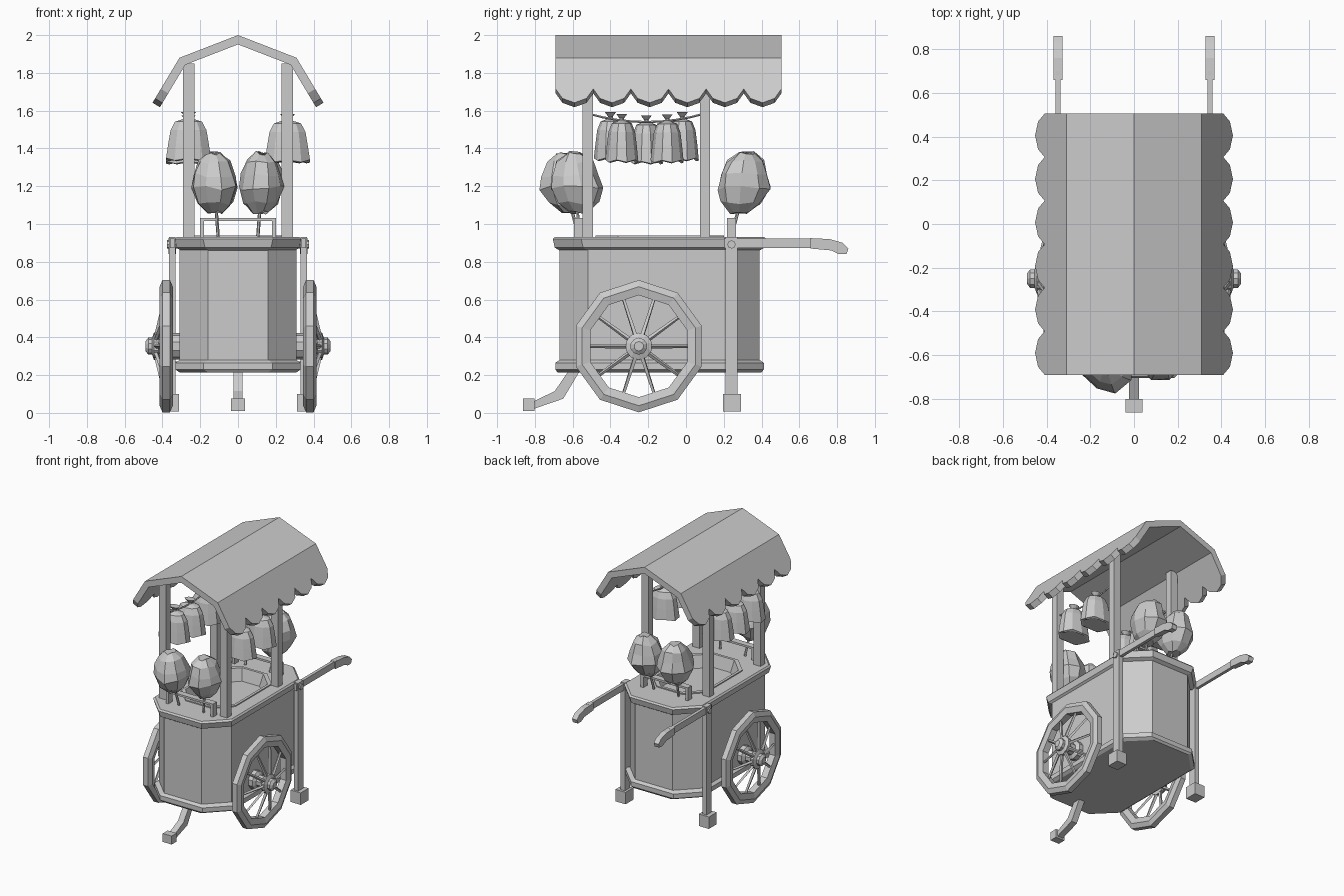
import bpy, bmesh, random
from math import sin, cos, pi, tau
from mathutils import Vector, Matrix

random.seed(4)
cube = bpy.data.objects.get("Cube")
if cube:
    bpy.data.objects.remove(cube, do_unlink=True)

# One plain grey for the whole cart
grey = bpy.data.materials.new("plain_grey")
grey.use_nodes = True
colour = (0.6, 0.6, 0.6, 1)
grey.diffuse_color = colour
grey.node_tree.nodes["Principled BSDF"].inputs["Base Color"].default_value = colour


def finish(name, bm):
    bmesh.ops.recalc_face_normals(bm, faces=bm.faces)
    mesh = bpy.data.meshes.new(name)
    bm.to_mesh(mesh)
    bm.free()
    mesh.materials.append(grey)
    ob = bpy.data.objects.new(name, mesh)
    bpy.context.scene.collection.objects.link(ob)
    return ob


def loft(name, rings, caps=(True, True), loop=False):
    """Skin a stack of closed rings."""
    bm = bmesh.new()
    vs = [[bm.verts.new(p) for p in r] for r in rings]
    pairs = list(zip(vs, vs[1:])) + ([(vs[-1], vs[0])] if loop else [])
    for a, b in pairs:
        n = len(a)
        for i in range(n):
            j = (i + 1) % n
            bm.faces.new((a[i], a[j], b[j], b[i]))
    if caps[0] and not loop:
        bm.faces.new(vs[0])
    if caps[1] and not loop:
        bm.faces.new(vs[-1])
    return finish(name, bm)


def box(name, lo, hi):
    x, y, z = lo
    X, Y, Z = hi
    return loft(name, [[(x, y, h), (X, y, h), (X, Y, h), (x, Y, h)] for h in (z, Z)])


def side_slab(name, outline, x, half):
    """Extrude a (y, z) outline across x."""
    return loft(name, [[(x + d, y, z) for y, z in outline] for d in (-half, half)])


def rod(name, a, b, r, sides=6, r2=None):
    a, b = Vector(a), Vector(b)
    q = (b - a).to_track_quat('Z', 'Y')
    ring = lambda c, s: [c + q @ Vector((s * cos(tau * i / sides), s * sin(tau * i / sides), 0))
                         for i in range(sides)]
    return loft(name, [ring(a, r), ring(b, r if r2 is None else r2)])


def octagon(hx, hy, z, cut=0.15, cy=-0.14):
    pts = [(hx, hy - cut), (hx - cut, hy), (cut - hx, hy), (-hx, hy - cut),
           (-hx, cut - hy), (cut - hx, -hy), (hx - cut, -hy), (hx, cut - hy)]
    return [(x, y + cy, z) for x, y in pts]


# Body, base trim and counter with sunken tray
loft("body", [octagon(0.31, 0.53, z) for z in (0.24, 0.89)], (True, False))
loft("base_trim", [octagon(0.31, 0.54, 0.215), octagon(0.332, 0.552, 0.23),
                   octagon(0.332, 0.552, 0.265), octagon(0.31, 0.53, 0.28)])
loft("counter_top", [octagon(0.305, 0.53, 0.86), octagon(0.325, 0.555, 0.875),
                     octagon(0.335, 0.565, 0.92), octagon(0.325, 0.555, 0.932),
                     octagon(0.23, 0.34, 0.932, 0.12), octagon(0.23, 0.34, 0.94, 0.12),
                     octagon(0.21, 0.32, 0.94, 0.12), octagon(0.185, 0.295, 0.85, 0.11)],
     (False, True))

# Roof sheet with scalloped hems, thickened inward
y0, y1, count = -0.69, 0.505, 6
step = (y1 - y0) / count
scallop = [(0, 1.715), (0.18, 1.665), (0.5, 1.642), (0.82, 1.665)]
hem = [(y0 + step * (k + t), z) for k in range(count) for t, z in scallop] + [(y1, 1.715)]
bm = bmesh.new()
ridge = [bm.verts.new((0, y, 2.0)) for y in (y0, y1)]
for s in (1, -1):
    eave = [bm.verts.new((s * 0.31, y, 1.88)) for y in (y0, y1)]
    edge = [bm.verts.new((s * (0.31 + (1.88 - z) * 0.6), y, z)) for y, z in hem]
    bm.faces.new([ridge[0], ridge[1], eave[1], eave[0]][::s])
    bm.faces.new(([eave[0], eave[1]] + edge[::-1])[::s])
roof = finish("roof", bm)
up = roof.data.polygons[0].normal.z > 0
solid = roof.modifiers.new("thickness", 'SOLIDIFY')
solid.thickness = 0.046
solid.offset = -1 if up else 1
solid.use_even_offset = True

# Roof posts
for x in (-0.26, 0.26):
    for y in (-0.52, 0.1):
        box("roof_post", (x - 0.03, y - 0.027, 0.9), (x + 0.03, y + 0.027, 1.85))


# Wheels: ten-sided rim, ten spokes, stepped hub
def wheel_ring(x, r, cy=-0.25, cz=0.353, n=10):
    return [(x, cy + r * sin(tau * i / n), cz + r * cos(tau * i / n)) for i in range(n)]


for s in (1, -1):
    section = [(0.27, 0.355), (0.315, 0.345), (0.35, 0.36),
               (0.35, 0.4), (0.315, 0.415), (0.27, 0.405)]
    loft("wheel_rim", [wheel_ring(s * x, r) for r, x in section], loop=True)
    hub = [(0.29, 0.07), (0.345, 0.07), (0.36, 0.045), (0.42, 0.045), (0.42, 0.072),
           (0.445, 0.072), (0.455, 0.045), (0.475, 0.045), (0.49, 0.025)]
    loft("wheel_hub", [wheel_ring(s * x, r) for x, r in hub])
    for i in range(10):
        a = tau * i / 10
        d = Vector((0, cos(a), sin(a)))
        c = Vector((0, -0.25, 0.353))
        rod("wheel_spoke", c + d * 0.05 + Vector((s * 0.435, 0, 0)),
            c + d * 0.285 + Vector((s * 0.385, 0, 0)), 0.013, 4, 0.009)

# Rear legs, bolts and push handles
grip = [(0.66, 0.925), (0.76, 0.92), (0.83, 0.9), (0.86, 0.87),
        (0.85, 0.84), (0.81, 0.84), (0.77, 0.86), (0.66, 0.87)]
for s in (1, -1):
    x = s * 0.348
    box("rear_leg", (x - 0.018, 0.21, 0.08), (x + 0.018, 0.272, 0.93))
    fx = s * 0.355
    box("rear_foot", (fx - 0.043, 0.195, 0.008), (fx + 0.043, 0.29, 0.1))
    rod("leg_bolt", (s * 0.32, 0.241, 0.892), (s * 0.376, 0.241, 0.892), 0.022, 8)
    rod("leg_brace", (s * 0.29, 0.241, 0.25), (s * 0.345, 0.241, 0.25), 0.022, 8)
    box("handle_bar", (x - 0.012, 0.2, 0.874), (x + 0.012, 0.7, 0.924))
    side_slab("handle_grip", grip, x, 0.021)

# Front prop stand
side_slab("front_stand", [(-0.56, 0.225), (-0.65, 0.075), (-0.81, 0.02),
                          (-0.82, 0.055), (-0.695, 0.115), (-0.62, 0.225)], 0, 0.024)
box("front_foot", (-0.038, -0.862, 0.01), (0.038, -0.802, 0.075))

# Candy racks and floss on sticks
floss = [(0.0, 0.045), (0.05, 0.095), (0.13, 0.128), (0.2, 0.115), (0.27, 0.085), (0.315, 0.04)]
for rack_y, lean in ((-0.568, -1), (0.24, 1)):
    for s in (1, -1):
        box("rack_post", (s * 0.19 - 0.011, rack_y - 0.024, 0.925),
            (s * 0.19 + 0.011, rack_y + 0.024, 1.03))
    box("rack_bar", (-0.2, rack_y - 0.024, 1.017), (0.2, rack_y + 0.024, 1.032))
    for s in (1, -1):
        inward = 0.05 if (s == 1 and lean < 0) else 0
        centre = Vector((s * 0.122, rack_y + lean * 0.06 + inward, 1.06))
        rod("candy_stick", (s * 0.105, rack_y, 0.935), centre + Vector((0, 0, 0.1)), 0.009)
        turn = random.random()
        rings = []
        for h, r in floss:
            ring = []
            for i in range(9):
                a = tau * (i + turn) / 9
                k = r * random.uniform(0.92, 1.1)
                ring.append(centre + Vector((k * cos(a) * 0.95 + s * 0.03 * (h - 0.13),
                                             k * sin(a) * 1.1 + lean * 0.1 * (h - 0.13),
                                             h + random.uniform(-0.012, 0.012))))
            rings.append(ring)
        loft("candy_floss", rings)

# Sagging cords with hanging bags
bag = [(1.335, 0.85), (1.34, 1.0), (1.43, 0.9), (1.5, 0.8), (1.545, 0.6),
       (1.562, 0.14), (1.572, 0.14), (1.595, 0.33)]


def sag(y):
    return 1.585 - 0.045 * (1 - ((y + 0.21) / 0.31) ** 2)


for s, places in ((1, (-0.34, -0.1)), (-1, (-0.4, -0.21, -0.02))):
    ys = [-0.52 + 0.62 * i / 8 for i in range(9)]
    loft("cord", [[(s * 0.26 + 0.006 * cos(tau * i / 5), y, sag(y) + 0.006 * sin(tau * i / 5))
                   for i in range(5)] for y in ys])
    for y in places:
        drop = sag(y) - 1.56
        loft("hanging_bag", [[(s * (0.262 + 0.125 * k * cos(tau * (i + 0.5) / 10)),
                               y + 0.088 * k * sin(tau * (i + 0.5) / 10),
                               z + drop + (0.012 * (i % 2) if z < 1.35 else 0))
                              for i in range(10)] for z, k in bag])
